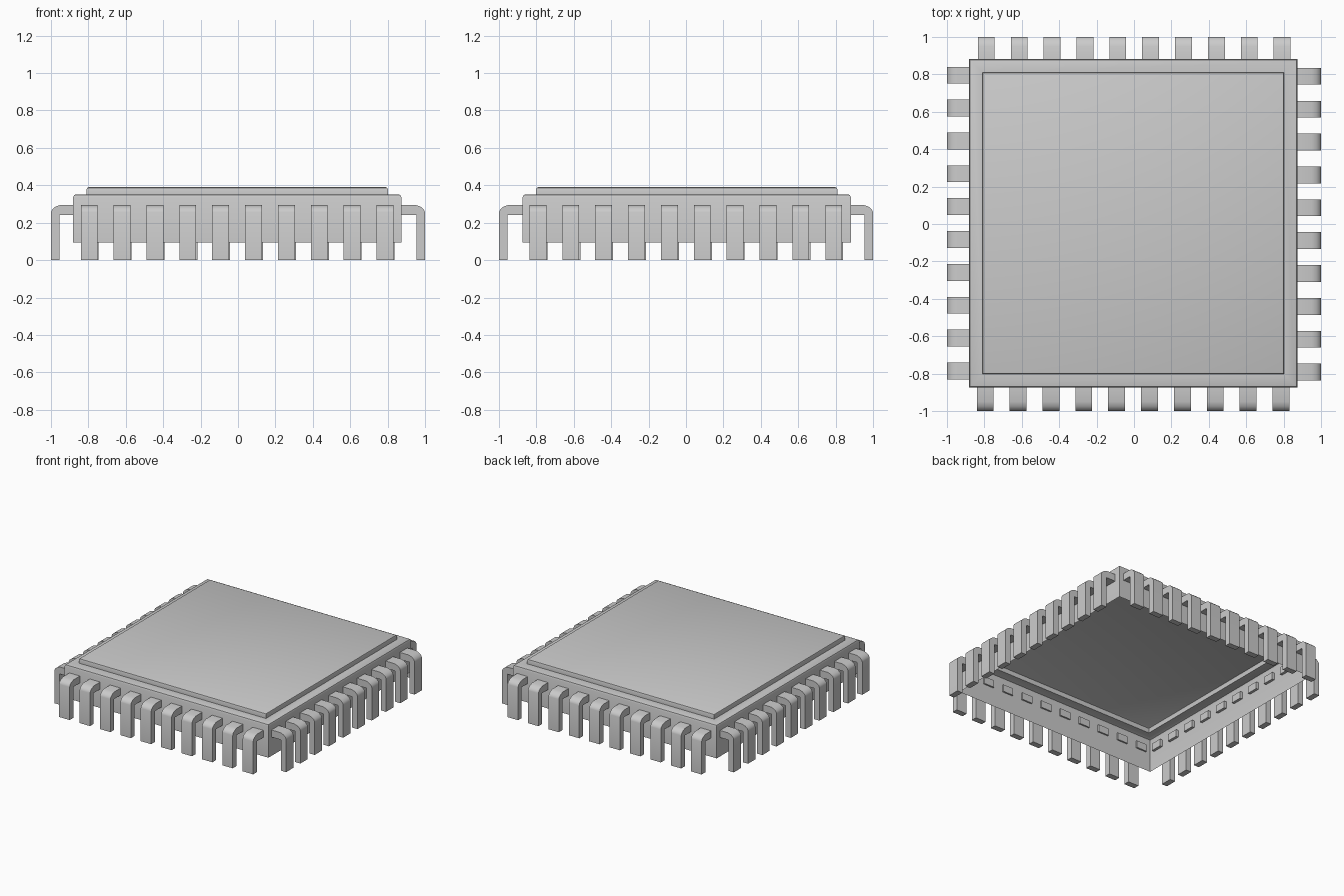
import bpy, bmesh, math
from mathutils import Matrix

if "Cube" in bpy.data.objects:
    bpy.data.objects.remove(bpy.data.objects["Cube"])


def finish(name, bm):
    mesh = bpy.data.meshes.new(name)
    bm.normal_update()
    bm.to_mesh(mesh)
    bm.free()
    obj = bpy.data.objects.new(name, mesh)
    bpy.context.collection.objects.link(obj)
    bpy.ops.object.select_all(action='DESELECT')
    bpy.context.view_layer.objects.active = obj
    obj.select_set(True)
    bpy.ops.object.shade_smooth_by_angle(angle=math.radians(35))
    return obj


# Chip housing: thin open-bottomed shell, with a raised lid panel (half width, z)
CX, CY = -0.004, 0.004
profile = [(0.878, 0.093), (0.878, 0.334), (0.873, 0.347), (0.860, 0.352),
           (0.806, 0.352), (0.806, 0.377), (0.803, 0.386), (0.794, 0.390)]
bm = bmesh.new()
rings = [[bm.verts.new((CX + sx * h, CY + sy * h, z))
          for sx, sy in ((-1, -1), (1, -1), (1, 1), (-1, 1))] for h, z in profile]
for low, high in zip(rings, rings[1:]):
    for i in range(4):
        j = (i + 1) % 4
        bm.faces.new((low[i], low[j], high[j], high[i]))
bm.faces.new(rings[-1])
finish("chip_housing", bm)

# Bent pin cross-section (distance out from centre, z), rounded outer bend
section = [(0.862, 0.240), (0.955, 0.240), (0.955, 0.0), (1.0, 0.0), (1.0, 0.255),
           (0.994, 0.271), (0.976, 0.286), (0.950, 0.295), (0.862, 0.295)]
COUNT, PITCH, WIDTH = 10, 0.1757, 0.09


def pin_row(name, angle, shift):
    bm = bmesh.new()
    for k in range(COUNT):
        x = (k - (COUNT - 1) / 2) * PITCH + shift
        a = [bm.verts.new((x - WIDTH / 2, -d, z)) for d, z in section]
        b = [bm.verts.new((x + WIDTH / 2, -d, z)) for d, z in section]
        bm.faces.new(a)
        bm.faces.new(b[::-1])
        for i in range(len(a)):
            j = (i + 1) % len(a)
            bm.faces.new((a[j], a[i], b[i], b[j]))
    bmesh.ops.recalc_face_normals(bm, faces=bm.faces)
    bm.transform(Matrix.Rotation(math.radians(angle), 4, 'Z'))
    finish(name, bm)


# Four rows of pins, each slightly offset along its side
pin_row("front_pins", 0, -0.005)
pin_row("right_pins", 90, -0.001)
pin_row("back_pins", 180, -0.001)
pin_row("left_pins", 270, -0.005)
